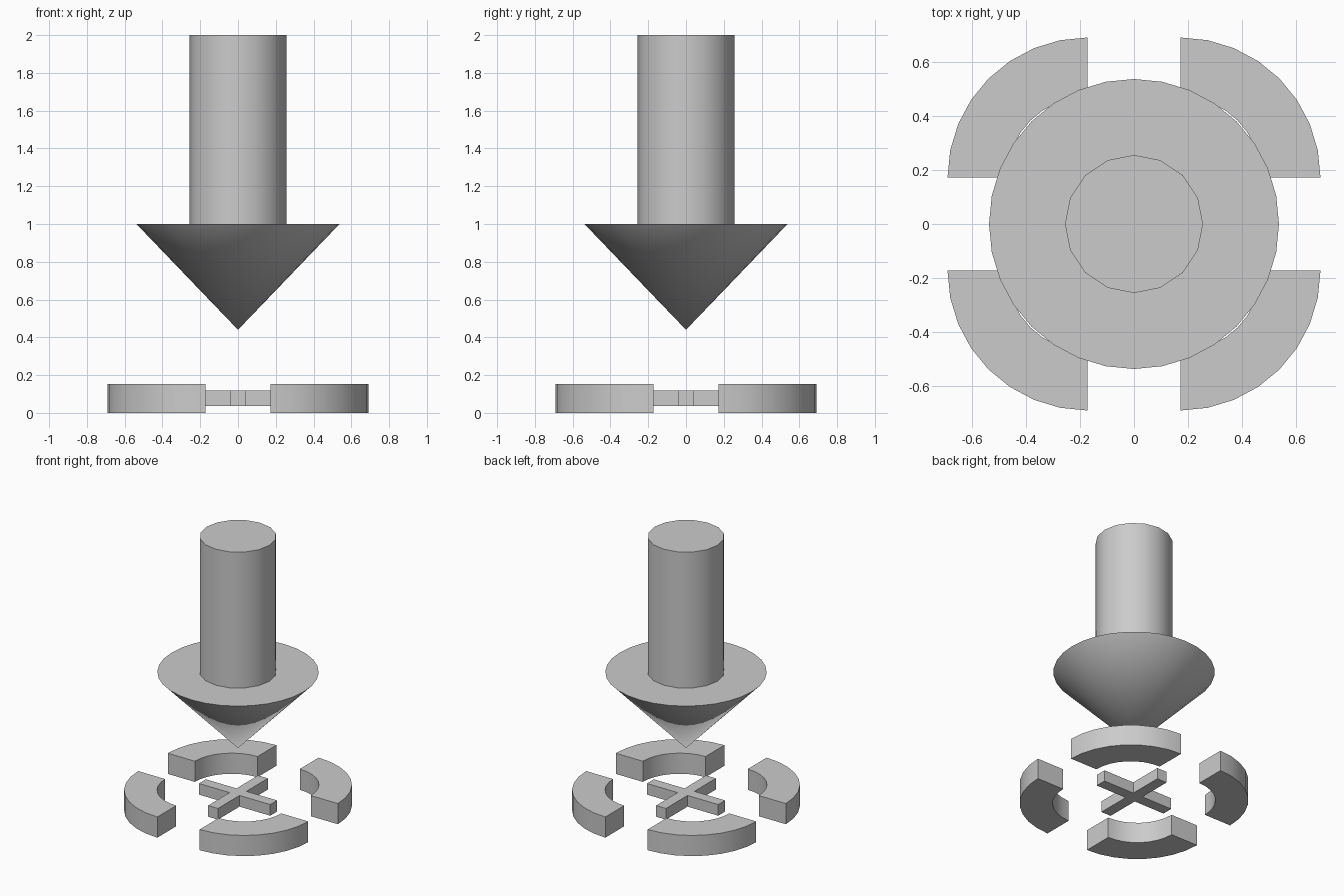
import bpy, bmesh, math

if "Cube" in bpy.data.objects:
    bpy.data.objects.remove(bpy.data.objects["Cube"])


def finish(bm, name, smooth=True):
    bmesh.ops.recalc_face_normals(bm, faces=bm.faces[:])
    mesh = bpy.data.meshes.new(name)
    bm.to_mesh(mesh)
    bm.free()
    ob = bpy.data.objects.new(name, mesh)
    bpy.context.collection.objects.link(ob)
    if smooth:
        bpy.ops.object.select_all(action='DESELECT')
        ob.select_set(True)
        bpy.context.view_layer.objects.active = ob
        bpy.ops.object.shade_smooth_by_angle(angle=math.radians(30))
    return ob


def prism(name, outline, z0, z1, smooth=True):
    bm = bmesh.new()
    face = bm.faces.new([bm.verts.new((x, y, z0)) for x, y in outline])
    top = bmesh.ops.extrude_face_region(bm, geom=[face], use_keep_orig=True)
    verts = [g for g in top['geom'] if isinstance(g, bmesh.types.BMVert)]
    bmesh.ops.translate(bm, verts=verts, vec=(0, 0, z1 - z0))
    return finish(bm, name, smooth)


def arc(cx, cy, r, start, sweep, n):
    return [(cx + r * math.cos(start + sweep * i / n),
             cy + r * math.sin(start + sweep * i / n)) for i in range(n + 1)]


# Arrow shaft
prism("arrow_shaft", arc(0, 0, 0.256, 0, math.tau, 16)[:-1], 1.0, 2.0)

# Arrow head: cone pointing down
bm = bmesh.new()
rim = [bm.verts.new((x, y, 1.0)) for x, y in arc(0, 0, 0.538, 0, math.tau, 32)[:-1]]
tip = bm.verts.new((0, 0, 0.44))
bm.faces.new(rim)
for a, b in zip(rim, rim[1:] + rim[:1]):
    bm.faces.new((a, b, tip))
finish(bm, "arrow_head")

# Four quarter-ring segments, pushed outward from the centre
quarter = math.pi / 2
for i in range(4):
    a = i * quarter
    d = 0.172 * math.sqrt(2)
    cx, cy = d * math.cos(a + quarter / 2), d * math.sin(a + quarter / 2)
    outline = arc(cx, cy, 0.52, a, quarter, 8) + arc(cx, cy, 0.30, a, quarter, 8)[::-1]
    prism(f"ring_segment_{i + 1}", outline, 0.0, 0.152)

# Cross mark in the middle of the ring
w, l = 0.04, 0.29
cross = []
for i in range(4):
    c, s = round(math.cos(i * quarter)), round(math.sin(i * quarter))
    cross += [(c * x - s * y, s * x + c * y) for x, y in ((l, -w), (l, w), (w, w))]
prism("centre_cross", cross, 0.036, 0.118, smooth=False)
